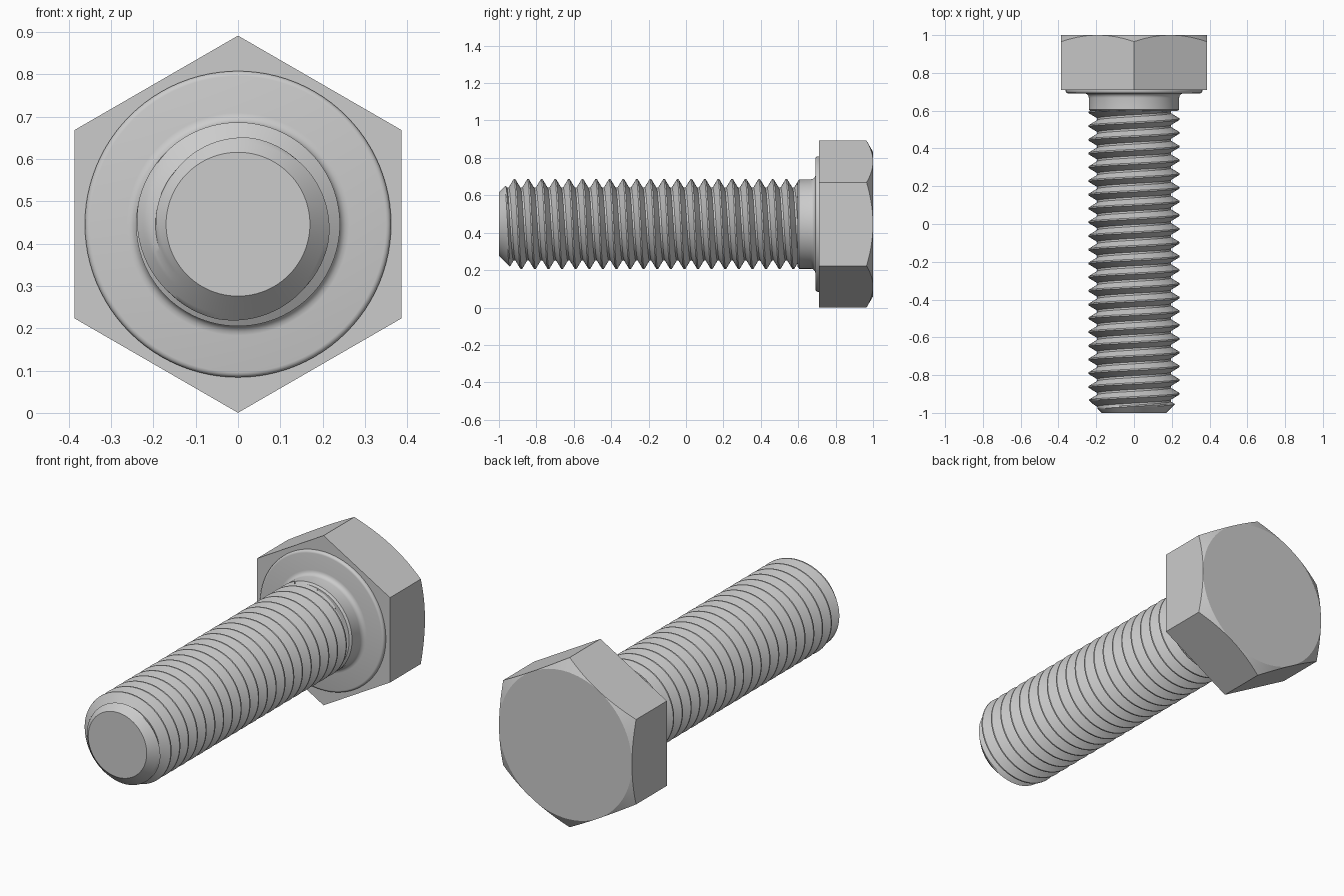
import bpy, bmesh
from math import cos, sin, tan, pi, radians, floor

if "Cube" in bpy.data.objects:
    bpy.data.objects.remove(bpy.data.objects["Cube"])

ZC = 0.446          # height of the bolt axis
SEG = 96            # segments around the axis


def lathe(name, section, angle):
    """Sweep section(t) -> [(radius, y), ...] round the y axis and cap both ends."""
    bm = bmesh.new()
    cols = []
    for j in range(SEG + 1):
        t = 2 * pi * j / SEG
        cols.append([bm.verts.new((r * cos(t), y, ZC + r * sin(t))) for r, y in section(t)])
    for a, b in zip(cols, cols[1:]):
        for k in range(len(a) - 1):
            bm.faces.new((a[k], a[k + 1], b[k + 1], b[k]))
    bmesh.ops.remove_doubles(bm, verts=bm.verts, dist=1e-5)
    bmesh.ops.holes_fill(bm, edges=bm.edges, sides=0)
    bmesh.ops.recalc_face_normals(bm, faces=bm.faces)
    me = bpy.data.meshes.new(name)
    bm.to_mesh(me)
    bm.free()
    ob = bpy.data.objects.new(name, me)
    bpy.context.collection.objects.link(ob)
    bpy.ops.object.select_all(action='DESELECT')
    bpy.context.view_layer.objects.active = ob
    ob.select_set(True)
    bpy.ops.object.shade_smooth_by_angle(angle=radians(angle))
    return ob


# Hex head: prism whose far corners are cut by a 30 degree cone
FLAT = 0.386


def head_section(t):
    off = t % (pi / 3)
    off = min(off, pi / 3 - off)
    h = FLAT / cos(off)
    return [(h, 0.71), (h, 1 - (h - FLAT) * tan(pi / 6)), (FLAT, 1.0)]


lathe("hex_head", head_section, 25)

# Plain neck, fillet and washer face under the head
neck = [(0.228, 0.597), (0.239, 0.605), (0.239, 0.668)]
neck += [(0.263 - 0.024 * cos(a), 0.668 + 0.024 * sin(a)) for a in (pi / 8, pi / 4, pi * 3 / 8, pi / 2)]
neck += [(0.350 + 0.012 * sin(a), 0.704 - 0.012 * cos(a)) for a in (0, pi / 6, pi / 3, pi / 2)]
neck += [(0.362, 0.715)]
lathe("neck_and_washer_face", lambda t: neck, 35)

# Threaded shank: right-hand helix with a chamfered tip
PITCH, MAJOR, MINOR = 0.0727, 0.241, 0.195
Y0, Y1 = -1.0, 0.602
CREST, ROOT = 0.05, 0.43      # half crest and start of root, as parts of a pitch
steps = [CREST + (ROOT - CREST) * i / 4 for i in range(5)]
KEYS = steps + [1 - s for s in reversed(steps)]


def thread_section(t):
    start = -0.917 + PITCH * (0.25 - t / (2 * pi))
    pts = []
    for turn in range(-3, 24):
        for key in KEYS:
            d = min(key, 1 - key)
            r = MAJOR + (MINOR - MAJOR) * (d - CREST) / (ROOT - CREST)
            y = min(max(start + PITCH * (turn + key), Y0), Y1)
            if y == Y1:
                r = MINOR
            pts.append((min(r, 0.17 + (y - Y0)), y))
    return pts


lathe("threaded_shank", thread_section, 30)
